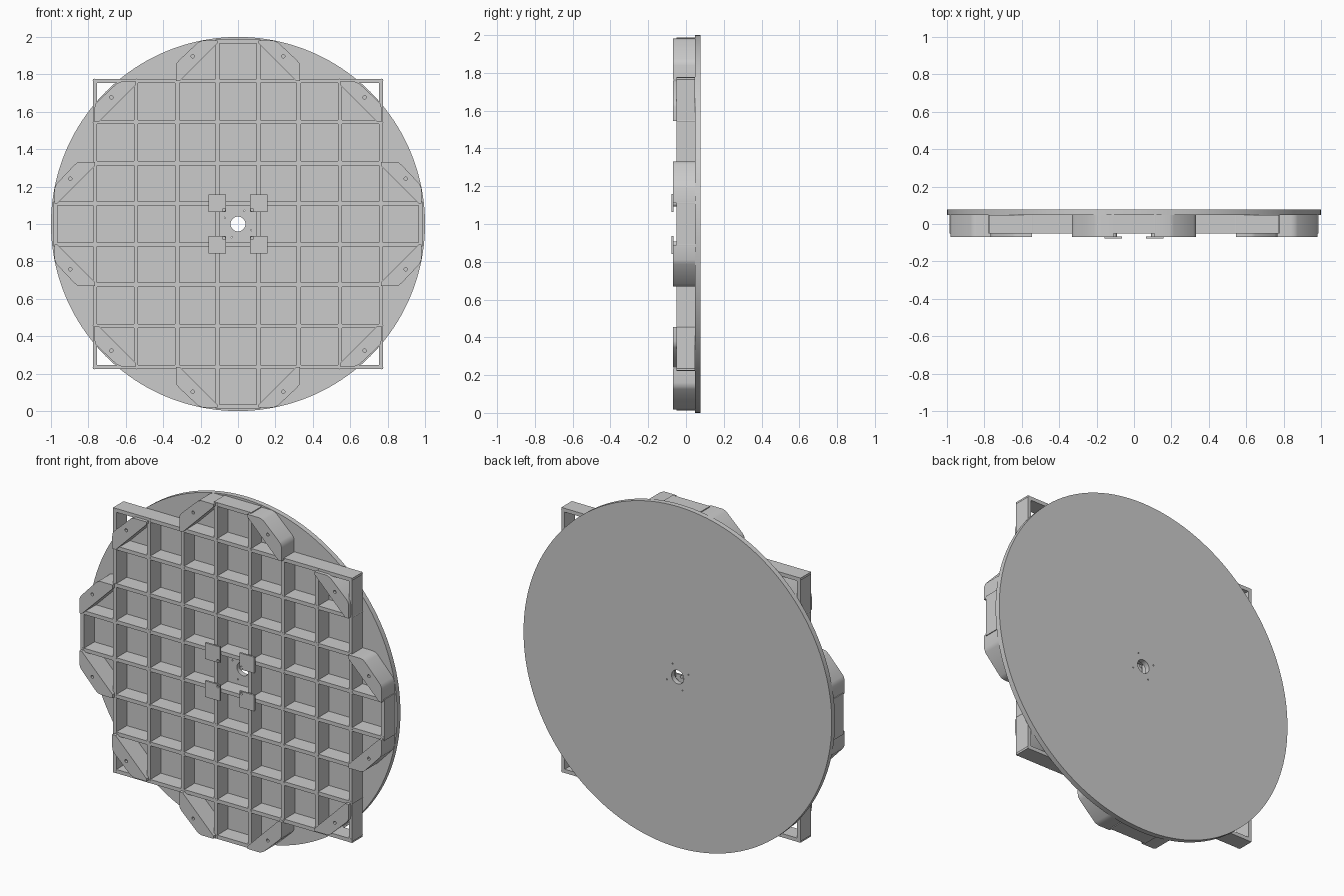
import bpy, bmesh
from math import cos, sin, pi, radians

if "Cube" in bpy.data.objects:
    bpy.data.objects.remove(bpy.data.objects["Cube"])

CZ = 1.0                       # height of the disc centre
BACK, DISC = 0.0775, 0.047     # back face and front face of the disc
RIB, BLOCK, PAD = -0.05, -0.07, -0.0775
T = 0.011                      # half rib thickness


def circle(x, h, r, n):
    return [(x + r * cos(2 * pi * i / n), h + r * sin(2 * pi * i / n)) for i in range(n)]


def rect(x0, x1, h0, h1):
    return [(x0, h0), (x1, h0), (x1, h1), (x0, h1)]


def add_slab(bm, loops, y0, y1):
    """Extrude an outline (first loop) with holes (other loops) along y."""
    caps = ([], [])
    for loop in loops:
        a = [bm.verts.new((x, y0, CZ + h)) for x, h in loop]
        b = [bm.verts.new((x, y1, CZ + h)) for x, h in loop]
        for i in range(len(loop)):
            j = (i + 1) % len(loop)
            bm.faces.new((a[i], a[j], b[j], b[i]))
            caps[0].append(bm.edges.get((a[i], a[j])))
            caps[1].append(bm.edges.get((b[i], b[j])))
    for edges in caps:
        if len(loops) == 1:
            bmesh.ops.contextual_create(bm, geom=edges)
        else:
            bmesh.ops.triangle_fill(bm, use_beauty=True, use_dissolve=False, edges=edges)


def make(name, slabs, smooth=False):
    bm = bmesh.new()
    for loops, y0, y1 in slabs:
        add_slab(bm, loops, y0, y1)
    bmesh.ops.recalc_face_normals(bm, faces=bm.faces)
    me = bpy.data.meshes.new(name)
    bm.to_mesh(me)
    bm.free()
    ob = bpy.data.objects.new(name, me)
    bpy.context.collection.objects.link(ob)
    if smooth:
        bpy.ops.object.select_all(action='DESELECT')
        ob.select_set(True)
        bpy.context.view_layer.objects.active = ob
        bpy.ops.object.shade_smooth_by_angle(angle=radians(30))
    return ob


# Round table disc with centre bore and four small screw holes
holes = [circle(0, 0, 0.04, 32)]
for deg in (65, 155, 245, 335):
    a = radians(deg)
    holes.append(circle(0.077 * cos(a), 0.077 * sin(a), 0.004, 10))
make("disc", [([circle(0, 0, 1.0, 160)] + holes, DISC, BACK)], True)

# Square lattice of ribs: position -> half length
ribs = {0.11: 0.975, 0.325: 0.765, 0.545: 0.765, 0.765: 0.765, 0.975: 0.11}
vertical, horizontal = [], []
for p, half in ribs.items():
    e = half + T
    for s in (-1, 1):
        vertical.append(([rect(s * p - T, s * p + T, -e, e)], RIB, DISC))
        horizontal.append(([rect(-e, e, s * p - T, s * p + T)], RIB, DISC))
make("vertical_ribs", vertical)
make("horizontal_ribs", horizontal)

# Round pins at the rib crossings
pos = [0.11, 0.325, 0.545, 0.765]
nodes = [(a, b) for a in pos for b in pos] + [(0.11, 0.975), (0.975, 0.11)]
pins = [([circle(sx * a, sz * b, 0.012, 12)], RIB - 0.001, DISC)
        for a, b in nodes for sx in (-1, 1) for sz in (-1, 1)]
make("rib_pins", pins, True)

# Diagonal corner blocks with a bolt hole, one per stepped corner
profile = [(0, 0.2), (0, 0.216), (0.08, 0.216), (0.103, 0.207), (0.207, 0.109),
           (0.218, 0.095), (0.222, 0.075), (0.222, 0), (0.2, 0)]
bolt = circle(0.132, 0.132, 0.009, 12)
blocks = []
for u0, v0, swap in ((0.11, 0.765, False), (0.11, 0.765, True), (0.545, 0.545, False)):
    for sx in (-1, 1):
        for sz in (-1, 1):
            loops = []
            for loop in (profile, bolt):
                pts = [(u0 + u, v0 + v) for u, v in loop]
                if swap:
                    pts = [(v, u) for u, v in pts]
                loops.append([(sx * x, sz * h) for x, h in pts])
            blocks.append((loops, BLOCK, DISC))
make("corner_blocks", blocks, True)

# Four square mounting pads on short posts around the bore
pads, posts = [], []
for sx in (-1, 1):
    for sz in (-1, 1):
        outline = [(sx * x, sz * h) for x, h in rect(0.064, 0.159, 0.064, 0.159)]
        pads.append(([outline, circle(sx * 0.076, sz * 0.076, 0.008, 12)], PAD, PAD + 0.011))
        posts.append(([circle(sx * 0.11, sz * 0.11, 0.018, 16)], PAD + 0.01, RIB + 0.005))
make("mounting_pads", pads)
make("pad_posts", posts, True)
